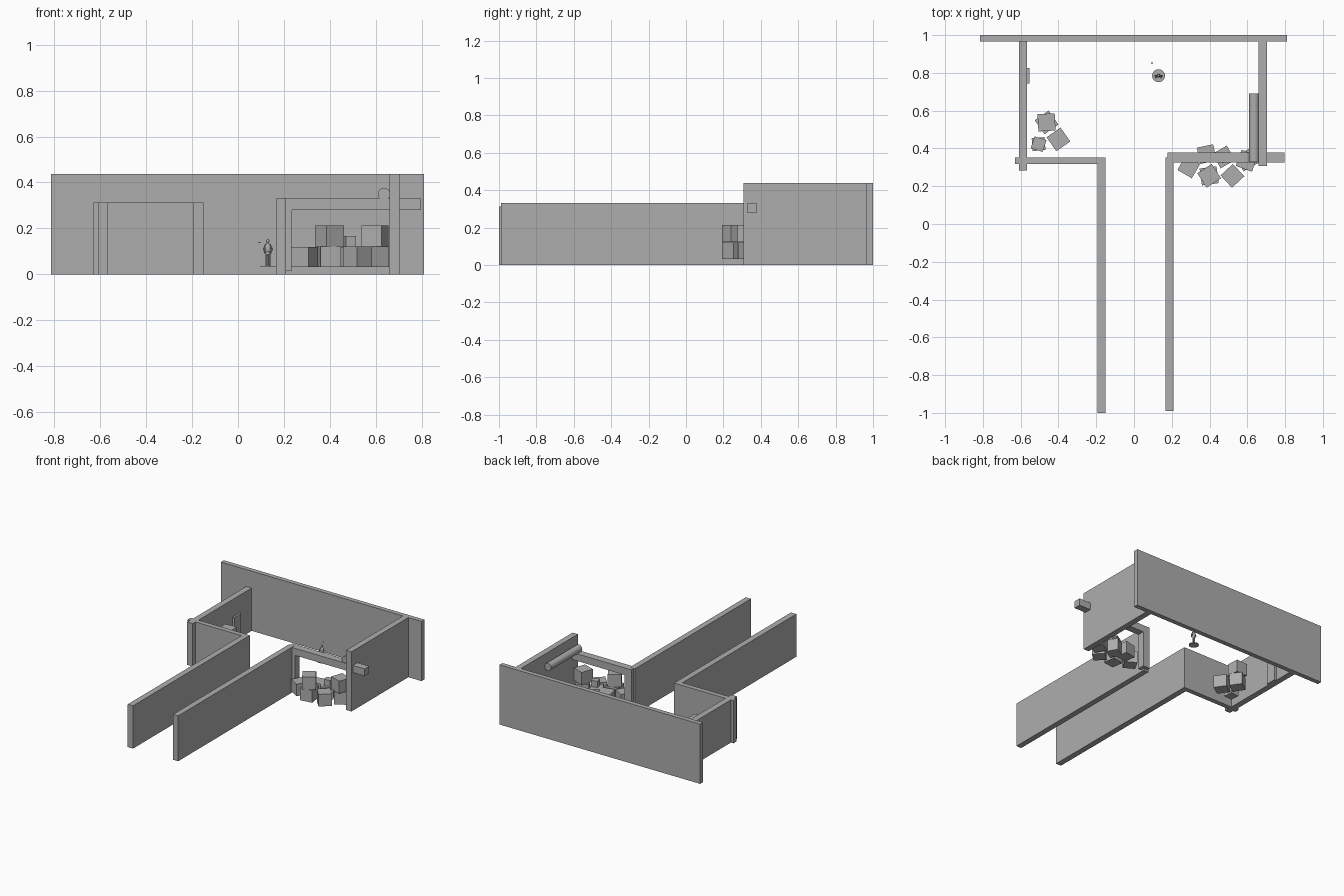
import bpy
from math import radians

cube = bpy.data.objects.get("Cube")
if cube:
    bpy.data.objects.remove(cube, do_unlink=True)

grey = bpy.data.materials.new("plain grey")
grey.use_nodes = True
grey.diffuse_color = (0.42, 0.42, 0.42, 1)
grey.node_tree.nodes["Principled BSDF"].inputs["Base Color"].default_value = grey.diffuse_color


def finish(name, smooth=False):
    obj = bpy.context.object
    obj.name = name
    obj.data.materials.append(grey)
    if smooth:
        bpy.ops.object.shade_smooth_by_angle()
    return obj


def block(name, x, y, z):
    """Box given by its (low, high) range on each axis."""
    bpy.ops.mesh.primitive_cube_add(size=1, location=[sum(r) / 2 for r in (x, y, z)])
    bpy.context.object.scale = [r[1] - r[0] for r in (x, y, z)]
    bpy.ops.object.transform_apply(location=False, rotation=False)
    return finish(name)


def crate(name, x, y, z, size, angle):
    bpy.ops.mesh.primitive_cube_add(size=size, location=(x, y, z + size / 2),
                                    rotation=(0, 0, radians(angle)))
    return finish(name)


def rod(name, centre, radius, length, rotation=(0, 0, 0), sides=24):
    bpy.ops.mesh.primitive_cylinder_add(vertices=sides, radius=radius, depth=length,
                                        location=centre,
                                        rotation=[radians(a) for a in rotation])
    return finish(name, True)


def ball(name, centre, scale):
    bpy.ops.mesh.primitive_uv_sphere_add(segments=12, ring_count=8, radius=1, location=centre)
    bpy.context.object.scale = scale
    return finish(name, True)


# Walls
LOW, HIGH = 0.313, 0.437
block("back_wall", (-0.815, 0.81), (0.966, 1.0), (0, HIGH))
block("right_room_wall", (-0.61, -0.566), (0.284, 0.966), (0, LOW))
block("right_front_wall", (-0.63, -0.15), (0.317, 0.352), (0, LOW))
block("right_corridor_wall", (-0.193, -0.15), (-1.0, 0.352), (0, LOW))
block("left_corridor_wall", (0.167, 0.209), (-0.99, 0.352), (0, 0.332))
block("left_room_wall", (0.66, 0.703), (0.308, 0.966), (0, HIGH))

# Gateway with the rolled shutter above it
block("gate_post", (0.178, 0.235), (0.325, 0.378), (0.014, 0.279))
block("gate_lintel", (0.178, 0.798), (0.325, 0.378), (0.279, 0.331))
rod("rolled_shutter", (0.636, 0.51, 0.349), 0.027, 0.36, (90, 0, 0), 32)

# Door on the side wall
block("door", (-0.566, -0.552), (0.745, 0.825), (0.0, 0.185))

# Crates: x, y, base height, size, turn
FLOOR, STACK = 0.031, 0.122
crates = [
    (0.29, 0.302, FLOOR, 0.088, -30), (0.398, 0.255, FLOOR, 0.09, 8),
    (0.398, 0.255, STACK, 0.091, 33), (0.385, 0.37, FLOOR, 0.088, 12),
    (0.475, 0.355, FLOOR, 0.088, 30), (0.487, 0.35, STACK, 0.045, 12),
    (0.521, 0.255, FLOOR, 0.089, 43), (0.597, 0.34, FLOOR, 0.09, 30),
    (0.597, 0.335, STACK, 0.091, -20),
    (-0.463, 0.538, FLOOR, 0.09, 35), (-0.463, 0.538, STACK, 0.091, 3),
    (-0.4, 0.448, FLOOR, 0.09, 35),
    (-0.505, 0.423, FLOOR, 0.068, 5), (-0.505, 0.423, FLOOR + 0.068, 0.066, -18),
]
for i, c in enumerate(crates):
    crate(f"crate_{i + 1}", *c)

# Small standing figure on a disc
FX, FY = 0.13, 0.785
rod("figure_base", (FX, FY, 0.035), 0.034, 0.004, sides=32)
ball("figure_head", (FX, FY, 0.146), (0.007, 0.008, 0.009))
ball("figure_torso", (FX, FY, 0.113), (0.013, 0.009, 0.024))
ball("figure_hips", (FX, FY, 0.092), (0.011, 0.009, 0.01))
for side, label in ((-1, "right"), (1, "left")):
    rod(f"figure_{label}_leg", (FX + side * 0.006, FY, 0.064), 0.005, 0.056, sides=10)
    rod(f"figure_{label}_upper_arm", (FX + side * 0.014, FY, 0.12), 0.0035, 0.024,
        (0, -side * 25, 0), 10)
    rod(f"figure_{label}_forearm", (FX + side * 0.016, FY - 0.006, 0.102), 0.003, 0.022,
        (-30, side * 20, 0), 10)

# Tiny floating handle beside the figure
rod("floating_handle", (0.095, 0.852, 0.139), 0.002, 0.01, (0, 80, 0), 10)
